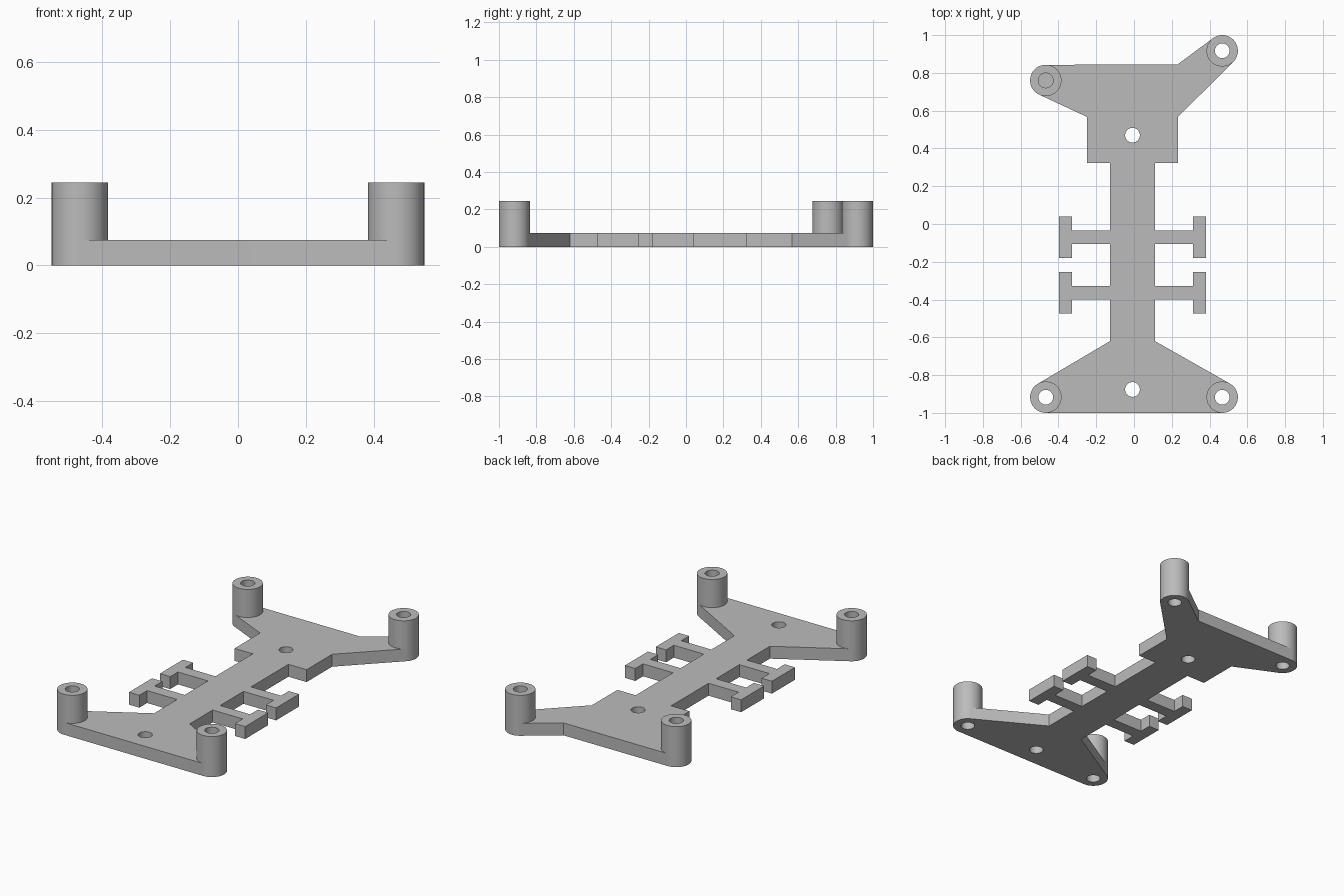
import bpy
import bmesh
import math
from mathutils import Vector, Matrix

cube = bpy.data.objects.get("Cube")
if cube:
    bpy.data.objects.remove(cube, do_unlink=True)

PLATE_H, POST_H = 0.075, 0.245
POST_R, HOLE_R = 0.083, 0.039
MID_X = -0.008  # axis of the spine

front_right = Vector((-0.467, -0.917))
front_left = Vector((0.467, -0.917))
back_right = Vector((-0.467, 0.76))
back_left = Vector((0.467, 0.917))
posts = [front_right, front_left, back_right, back_left]

grey = bpy.data.materials.new("light grey plastic")
grey.use_nodes = True
colour = (0.5, 0.5, 0.5, 1)
grey.diffuse_color = colour
grey.node_tree.nodes["Principled BSDF"].inputs["Base Color"].default_value = colour


def make_object(name, bm):
    bmesh.ops.recalc_face_normals(bm, faces=bm.faces)
    mesh = bpy.data.meshes.new(name)
    bm.to_mesh(mesh)
    bm.free()
    mesh.materials.append(grey)
    obj = bpy.data.objects.new(name, mesh)
    bpy.context.collection.objects.link(obj)
    return obj


def cylinder(name, centre, radius, z0, z1):
    bm = bmesh.new()
    bmesh.ops.create_cone(bm, cap_ends=True, segments=64, radius1=radius, radius2=radius, depth=z1 - z0,
                          matrix=Matrix.Translation((centre[0], centre[1], (z0 + z1) / 2)))
    return make_object(name, bm)


def combine(target, tool, operation):
    """Apply a boolean and remove the tool object."""
    tool.hide_render = True
    mod = target.modifiers.new(operation, 'BOOLEAN')
    mod.operation, mod.solver, mod.object = operation, 'EXACT', tool
    bpy.context.view_layer.objects.active = target
    bpy.ops.object.modifier_apply(modifier=mod.name)
    bpy.data.objects.remove(tool, do_unlink=True)


def tangent(point, centre, side):
    """Point where a line from a corner touches a post."""
    r = POST_R * 0.998
    d = Vector(point) - centre
    angle = math.atan2(d.y, d.x) + side * math.acos(r / d.length)
    return centre + r * Vector((math.cos(angle), math.sin(angle)))


# Half outline of the spine: two T-shaped side hooks and the wider back step
half = [(0.119, -0.62)]
for y in (-0.365, -0.07):
    for dx, dy in ((0.119, 0.036), (0.32, 0.036), (0.32, 0.11), (0.389, 0.11)):
        half.append((dx, y - dy))
    for dx, dy in ((0.389, 0.11), (0.32, 0.11), (0.32, 0.036), (0.119, 0.036)):
        half.append((dx, y + dy))
half += [(0.119, 0.323), (0.241, 0.323), (0.241, 0.567)]
left = [(MID_X + x, y) for x, y in half]
right = [(MID_X - x, y) for x, y in reversed(half)]

# Full outline with straight edges running tangent to the posts
notch = (0.23, 0.844)
front_drop = Vector((0, -POST_R * 0.998))
outline = [front_right + front_drop, front_left + front_drop, tangent(left[0], front_left, -1)]
outline += left
outline += [tangent(left[-1], back_left, 1), back_left, tangent(notch, back_left, -1), notch,
            tangent(notch, back_right, 1), back_right, tangent(right[0], back_right, -1)]
outline += right
outline.append(tangent(right[-1], front_right, 1))

# Base plate
bm = bmesh.new()
base = bm.faces.new([bm.verts.new((p[0], p[1], 0)) for p in outline])
extruded = bmesh.ops.extrude_face_region(bm, geom=[base])
bmesh.ops.translate(bm, vec=(0, 0, PLATE_H),
                    verts=[v for v in extruded["geom"] if isinstance(v, bmesh.types.BMVert)])
frame = make_object("mounting_frame", bm)

# Standoff posts
for centre in posts:
    combine(frame, cylinder("post", centre, POST_R, 0, POST_H), 'UNION')

# Through holes, and one post hole closed by a thin web
for centre in (front_right, front_left, back_left, (MID_X, -0.876), (MID_X, 0.47)):
    combine(frame, cylinder("hole_cutter", centre, HOLE_R, -0.1, 0.4), 'DIFFERENCE')
for z0, z1 in ((-0.1, PLATE_H - 0.012), (PLATE_H, 0.4)):
    combine(frame, cylinder("hole_cutter", back_right, HOLE_R, z0, z1), 'DIFFERENCE')

# Smooth round walls with sharp rims
bpy.ops.object.select_all(action='DESELECT')
frame.select_set(True)
bpy.context.view_layer.objects.active = frame
bpy.ops.object.shade_smooth_by_angle(angle=math.radians(30))
